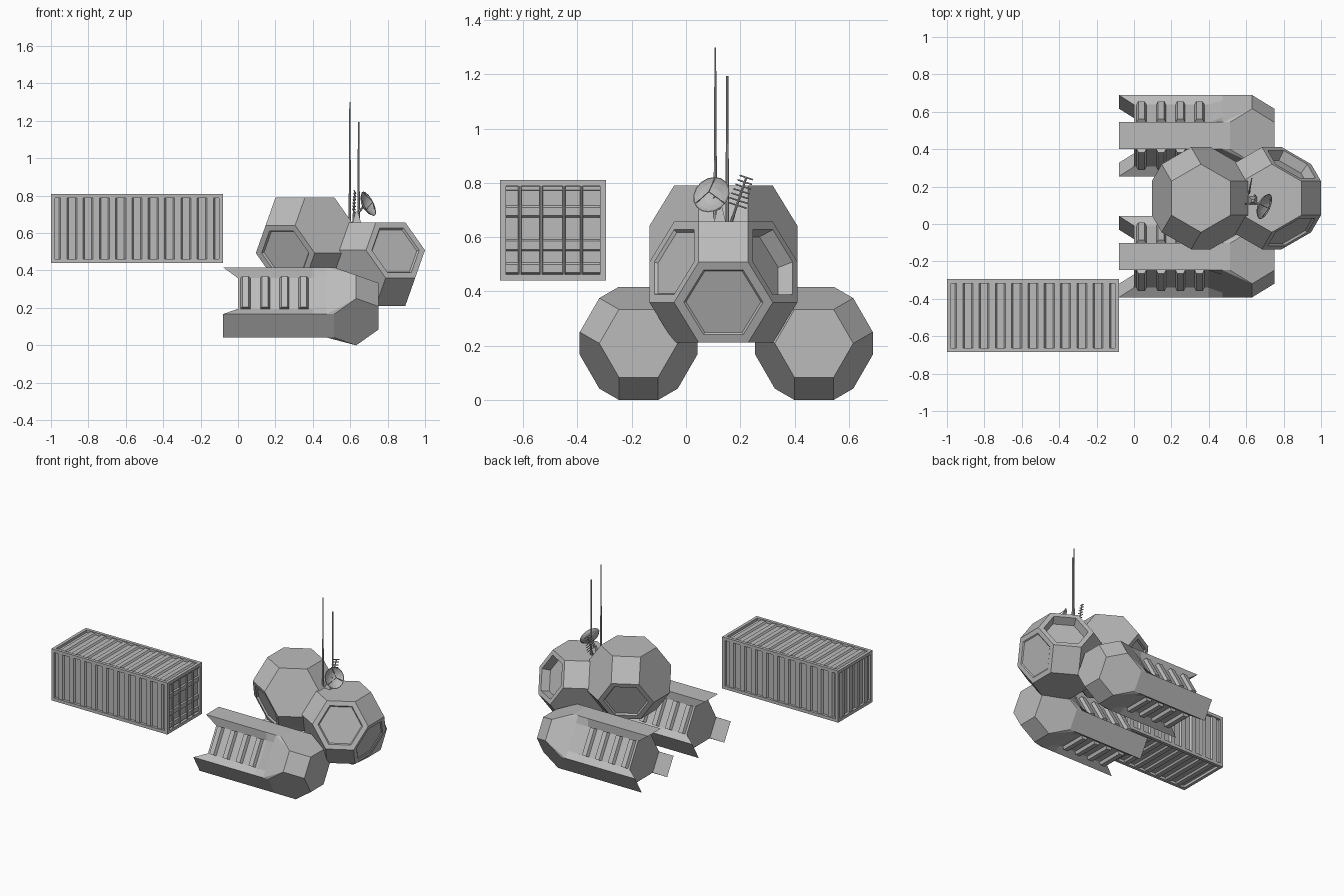
import bpy, bmesh, math
from itertools import permutations, product
from mathutils import Vector as V

if "Cube" in bpy.data.objects:
    bpy.data.objects.remove(bpy.data.objects["Cube"])

GREY = (0.5, 0.5, 0.5, 1)
mat = bpy.data.materials.new("hull grey")
mat.use_nodes = True
mat.diffuse_color = GREY
bsdf = mat.node_tree.nodes["Principled BSDF"]
bsdf.inputs["Base Color"].default_value = GREY
bsdf.inputs["Roughness"].default_value = 0.6


def finish(name, bm):
    bmesh.ops.recalc_face_normals(bm, faces=bm.faces)
    me = bpy.data.meshes.new(name)
    bm.to_mesh(me)
    bm.free()
    me.materials.append(mat)
    ob = bpy.data.objects.new(name, me)
    bpy.context.collection.objects.link(ob)
    return ob


def add_hull(bm, points):
    """Convex solid around the points, added to bm."""
    part = bmesh.new()
    for p in points:
        part.verts.new(p)
    bmesh.ops.convex_hull(part, input=part.verts)
    bmesh.ops.dissolve_limit(part, angle_limit=0.02, verts=part.verts, edges=part.edges)
    bmesh.ops.recalc_face_normals(part, faces=part.faces)
    me = bpy.data.meshes.new("part")
    part.to_mesh(me)
    part.free()
    bm.from_mesh(me)
    bpy.data.meshes.remove(me)


def add_box(bm, lo, hi):
    add_hull(bm, product(*zip(lo, hi)))


def add_rib(bm, base, along, across, out, length, width, height, taper=0.6):
    """Trapezoid bar lying on a surface, base is its centre."""
    pts = []
    for s, t in product((-0.5, 0.5), repeat=2):
        pts.append(base + along * length * s + across * width * t - out * 0.004)
        pts.append(base + along * length * s + across * width * taper * t + out * height)
    add_hull(bm, pts)


def add_rod(bm, a, b, r1, r2, sides=8):
    d = b - a
    side = d.orthogonal().normalized()
    up = d.normalized().cross(side)
    pts = []
    for i in range(sides):
        t = math.tau * i / sides
        ring = side * math.cos(t) + up * math.sin(t)
        pts += [a + ring * r1, b + ring * r2]
    add_hull(bm, pts)


# Truncated octahedron corners, and its three-fold and two-fold axes
CORNERS = {tuple(a * b for a, b in zip(p, s))
           for p in permutations((0, 1, 2)) for s in product((-1, 1), repeat=3)}
CORNERS = [V(c) for c in sorted(CORNERS)]
THREE = V((1, 1, 1)).normalized()
TWO = V((1, -1, 0)).normalized()
CROSS = V((1, 1, -2)).normalized()

# Cabins: faceted balls with recessed six-sided windows
def cabin(name, centre, size, windows):
    bm = bmesh.new()
    add_hull(bm, [centre + size * V((-c.dot(CROSS), c.dot(TWO), c.dot(THREE))) for c in CORNERS])
    bm.normal_update()
    for angle, tilt, depth in windows:
        t = math.radians(angle)
        d = V((0.943 * math.cos(t), 0.943 * math.sin(t), tilt / 3))
        face = max(bm.faces, key=lambda f: f.normal.dot(d))
        bmesh.ops.inset_individual(bm, faces=[face], thickness=0.036)
        bmesh.ops.inset_individual(bm, faces=[face], thickness=0.008, depth=-depth)
        bm.normal_update()
    finish(name, bm)


cabin("front_cabin", V((0.737, 0.138, 0.434)), 0.1287,
      [(0, -1, 0.006), (60, 1, 0.06), (-60, 1, 0.012)])
cabin("rear_cabin", V((0.358, 0.138, 0.567)), 0.1287,
      [(120, -1, 0.012), (-120, -1, 0.012)])

# Pods: faceted nose, ribbed body and three tail fins
POD = 0.1022
def pod(name, centre):
    nose_x, slope_x, recess_x, back_x, tail_x = -0.059, -0.10, -0.175, -0.573, -0.653
    place = [POD * V((c.dot(THREE), c.dot(TWO), c.dot(CROSS))) for c in CORNERS]
    ring = [p for p in place if -0.1 < p.x < 0]
    ring.sort(key=lambda p: math.atan2(p.z, p.y))
    bm = bmesh.new()

    def at(p, x):
        return centre + V((x, p.y, p.z))

    add_hull(bm, [centre + p for p in place if p.x > -0.1] + [at(p, slope_x) for p in ring])

    # Full and recessed outlines of the body
    full, deep, fins = [], [], []
    for i, a in enumerate(ring):
        b = ring[(i + 1) % 6]
        a, b = V((0, a.y, a.z)), V((0, b.y, b.z))
        u = (b - a).normalized()
        if (b - a).length < 1.8 * POD:
            fins.append((a, b))
            continue
        n = V((0, u.z, -u.y))
        inner = [a + u * 0.05, b - u * 0.05]
        full += [a, *inner, b]
        deep += [a, *(q - n * 0.03 for q in inner), b]
        # Ribs across the recess
        for x in (0.04, 0.145, 0.248, 0.35):
            mid = at((a + b) / 2 - n * 0.03, back_x + x)
            add_rib(bm, mid, u, V((1, 0, 0)), n, (inner[1] - inner[0]).length, 0.055, 0.02)

    sections = [[at(p, back_x) for p in deep], [at(p, recess_x) for p in deep],
                [at(p, slope_x) for p in full]]
    loops = [[bm.verts.new(p) for p in s] for s in sections]
    count = len(full)
    for lower, upper in zip(loops, loops[1:]):
        for i in range(count):
            j = (i + 1) % count
            bm.faces.new((lower[i], lower[j], upper[j], upper[i]))
    bm.faces.new(loops[0])

    # Wedge fins running past the back
    for a, b in fins:
        near = [d for f, d in zip(full, deep) if f != d
                and min((f - a).length, (f - b).length) < 0.06]
        add_hull(bm, [at(p, x) for p in (a, b) for x in (tail_x, back_x)]
                 + [at(p, back_x) for p in near])
    finish(name, bm)


pod("right_pod", V((0.573, -0.175, 0.2085)))
pod("left_pod", V((0.573, 0.472, 0.2085)))

# Cargo container: core, edge beams, corrugation and doors
LO, HI = V((-1, -0.685, 0.44)), V((-0.08, -0.295, 0.81))
MID = (LO + HI) / 2
BEAM, INSET = 0.022, 0.018
X, Y, Z = V((1, 0, 0)), V((0, 1, 0)), V((0, 0, 1))

bm = bmesh.new()
add_box(bm, LO + V((INSET,) * 3), HI - V((INSET,) * 3))
finish("container_core", bm)

bm = bmesh.new()
for axis in range(3):
    others = [i for i in range(3) if i != axis]
    for ends in product((0, 1), repeat=2):
        lo, hi = LO.copy(), HI.copy()
        for i, e in zip(others, ends):
            if e:
                lo[i] = hi[i] - BEAM
            else:
                hi[i] = lo[i] + BEAM
        add_box(bm, lo, hi)
finish("container_frame", bm)

bm = bmesh.new()
size = HI - LO
for k in range(10):
    x = LO.x + 0.068 + k * 0.0871
    for out, along, half, length in ((Y, Z, size.y / 2, size.z), (Z, Y, size.z / 2, size.y)):
        for s in (-1, 1):
            base = V((x, MID.y, MID.z)) + out * s * (half - INSET)
            add_rib(bm, base, along, X, out * s, length - 2 * BEAM, 0.055, 0.012)
for k in range(4):
    y = MID.y + (k - 1.5) * 0.086
    add_rib(bm, V((LO.x + INSET, y, MID.z)), Z, Y, -X, size.z - 2 * BEAM, 0.055, 0.012)
finish("container_corrugation", bm)

bm = bmesh.new()
door = HI.x - INSET
for y in (-0.613, -0.534, -0.45, -0.385):
    add_rod(bm, V((door + 0.010, y, LO.z + BEAM)), V((door + 0.010, y, HI.z - BEAM)), 0.006, 0.006)
for z, w in ((0.78, 0.02), (0.695, 0.05), (0.57, 0.05), (0.485, 0.05)):
    add_rib(bm, V((door, MID.y, z)), Y, Z, X, size.y - 2 * BEAM, w, 0.008)
finish("container_doors", bm)

# Roof antennas
bm = bmesh.new()
add_rod(bm, V((0.598, 0.108, 0.62)), V((0.598, 0.108, 1.30)), 0.007, 0.003)
add_rod(bm, V((0.645, 0.152, 0.62)), V((0.645, 0.152, 1.195)), 0.007, 0.004)
finish("masts", bm)

bm = bmesh.new()
base, tip = V((0.615, 0.165, 0.65)), V((0.625, 0.222, 0.82))
add_rod(bm, base, tip, 0.005, 0.004)
rung = V((0.2, 0.93, -0.3)).normalized()
for k in range(7):
    p = base.lerp(tip, 0.4 + 0.1 * k)
    half = rung * (0.038 - 0.002 * k)
    add_rod(bm, p - half, p + half, 0.003, 0.003, 6)
finish("comb_antenna", bm)

# Dish: shallow revolved bowl on a small tapered stand
bm = bmesh.new()
aim = V((0.83, -0.36, 0.42)).normalized()
centre = V((0.695, 0.095, 0.755))
side = aim.cross(Z).normalized()
up = side.cross(aim)
rings = []
for r, d in ((0.004, -0.03), (0.035, -0.022), (0.058, -0.010), (0.072, 0.004),
             (0.069, 0.004), (0.055, -0.006), (0.033, -0.017), (0.004, -0.025)):
    rings.append([bm.verts.new(centre + aim * d + r * (side * math.cos(t) + up * math.sin(t)))
                  for t in (math.tau * i / 16 for i in range(16))])
for a, b in zip(rings, rings[1:] + rings[:1]):
    for i in range(16):
        j = (i + 1) % 16
        bm.faces.new((a[i], a[j], b[j], b[i]))
focus = centre + aim * 0.03
for k in range(3):
    t = math.tau * k / 3 + math.pi / 2
    rim = centre + 0.068 * (side * math.cos(t) + up * math.sin(t))
    add_rod(bm, rim, focus, 0.002, 0.002, 6)
finish("dish", bm)

bm = bmesh.new()
add_rod(bm, V((0.635, 0.125, 0.645)), V((0.635, 0.125, 0.715)), 0.035, 0.010, 4)
add_rod(bm, V((0.635, 0.125, 0.70)), centre - aim * 0.028, 0.007, 0.006)
finish("dish_stand", bm)
